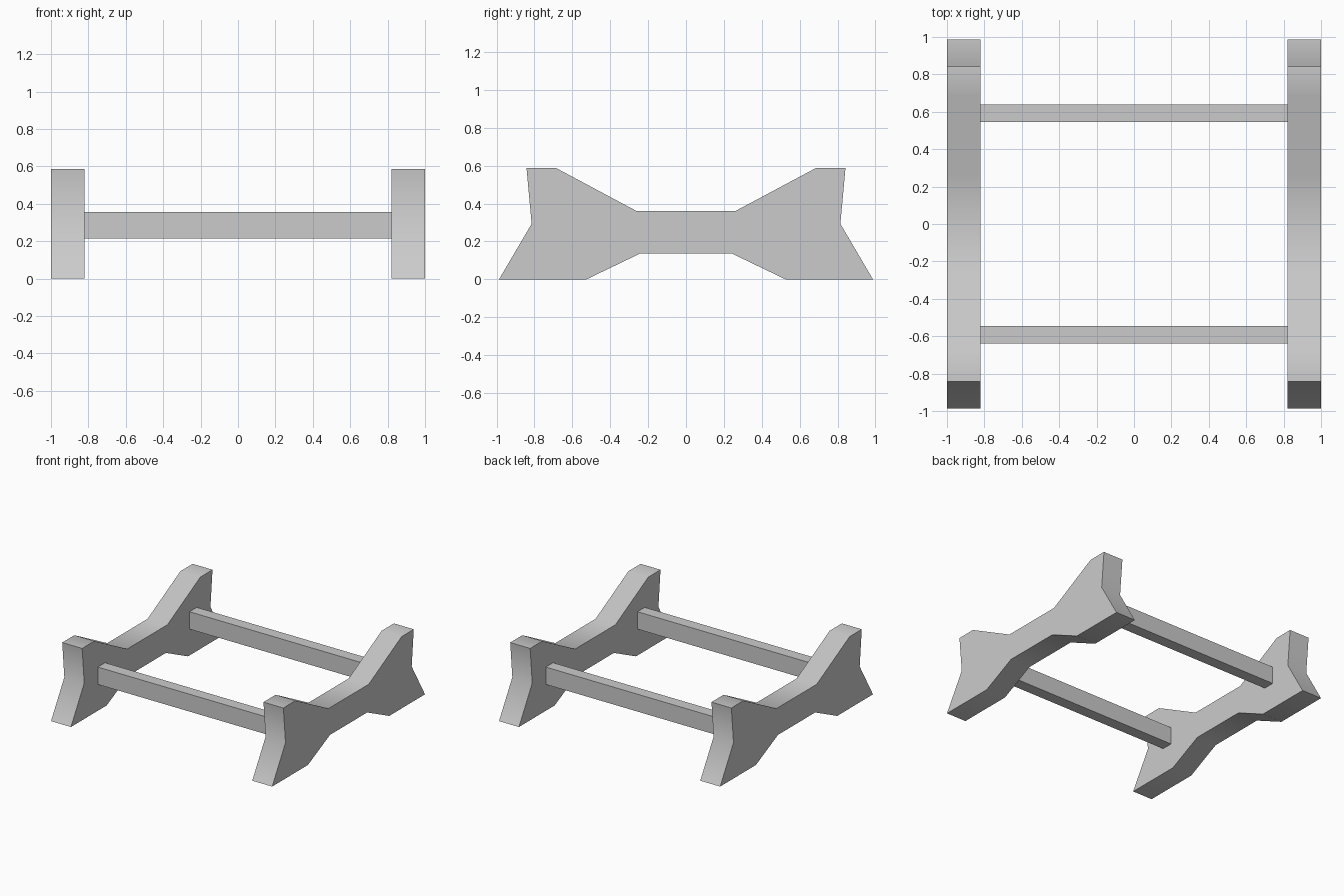
import bpy, bmesh, math

cube = bpy.data.objects.get("Cube")
if cube:
    bpy.data.objects.remove(cube, do_unlink=True)

# Single grey finish
grey = bpy.data.materials.new("plain_grey")
grey.use_nodes = True
colour = (0.6, 0.6, 0.6, 1)
grey.diffuse_color = colour
grey.node_tree.nodes["Principled BSDF"].inputs["Base Color"].default_value = colour


def extrude_profile(name, profile, x0, x1):
    """Extrude a closed (y, z) outline along x."""
    bm = bmesh.new()
    face = bm.faces.new([bm.verts.new((x0, y, z)) for y, z in profile])
    grown = bmesh.ops.extrude_face_region(bm, geom=[face])["geom"]
    moved = [v for v in grown if isinstance(v, bmesh.types.BMVert)]
    bmesh.ops.translate(bm, verts=moved, vec=(x1 - x0, 0, 0))
    bmesh.ops.recalc_face_normals(bm, faces=bm.faces)
    mesh = bpy.data.meshes.new(name)
    bm.to_mesh(mesh)
    bm.free()
    mesh.materials.append(grey)
    obj = bpy.data.objects.new(name, mesh)
    bpy.context.collection.objects.link(obj)
    return obj


# Side frames: half outline from bottom to top, mirrored front to back
half = [(0.24, 0.137), (0.525, 0), (0.987, 0), (0.815, 0.293),
        (0.842, 0.587), (0.685, 0.587), (0.26, 0.36)]
outline = half + [(-y, z) for y, z in reversed(half)]
for name, x0, x1 in (("right_frame", -1, -0.82), ("left_frame", 0.82, 1)):
    frame = extrude_profile(name, outline, x0, x1)
    bpy.ops.object.select_all(action="DESELECT")
    frame.select_set(True)
    bpy.context.view_layer.objects.active = frame
    bpy.ops.object.shade_smooth_by_angle(angle=math.radians(40))

# Cross bars joining the frames
for name, y in (("front_bar", -0.592), ("back_bar", 0.592)):
    a, b, low, high = y - 0.047, y + 0.047, 0.215, 0.357
    extrude_profile(name, [(a, low), (b, low), (b, high), (a, high)], -0.82, 0.82)
